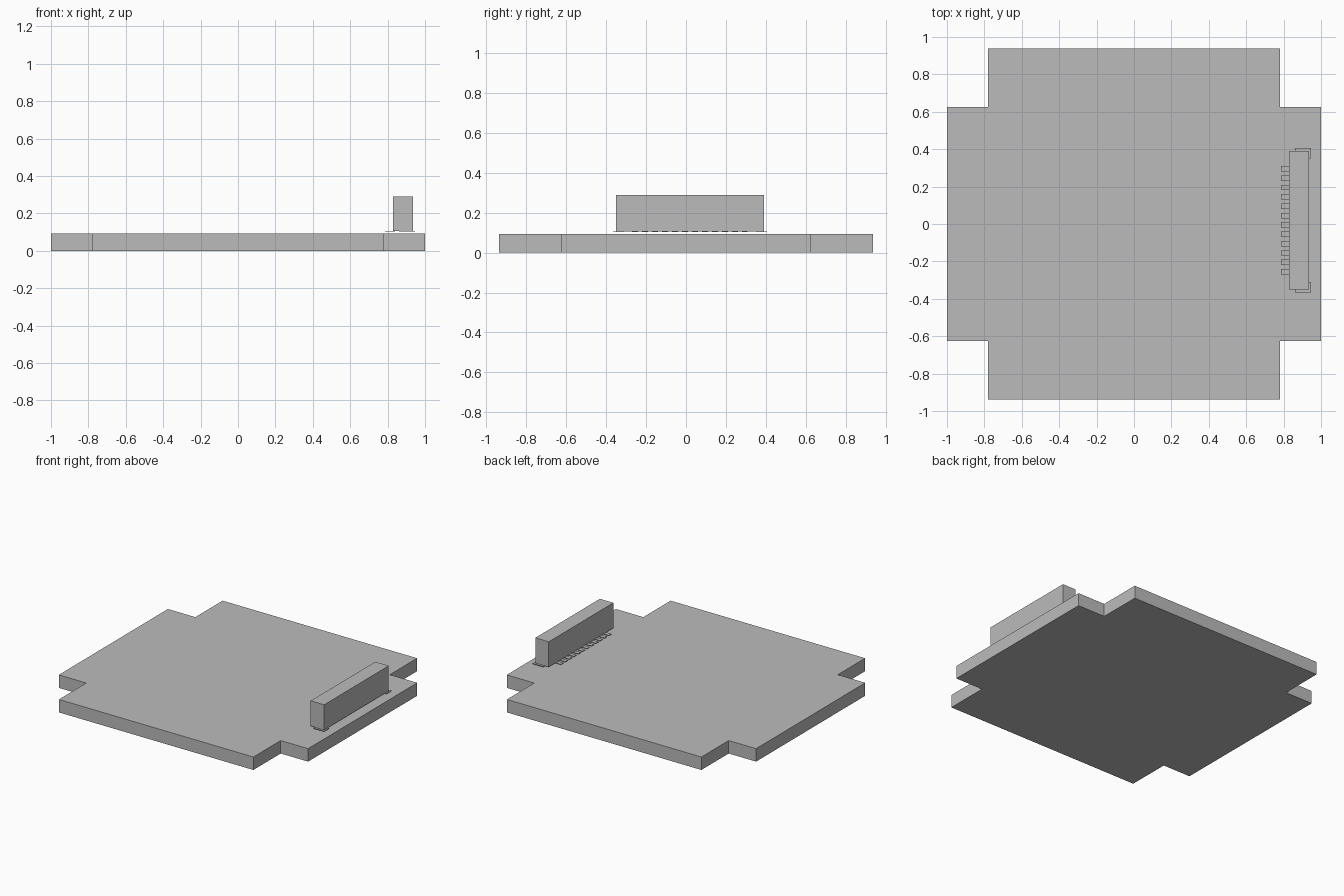
import bpy
import bmesh

cube = bpy.data.objects.get("Cube")
if cube:
    bpy.data.objects.remove(cube, do_unlink=True)

grey = bpy.data.materials.new("plain_grey")
grey.use_nodes = True
colour = (0.5, 0.5, 0.5, 1)
grey.diffuse_color = colour
grey.node_tree.nodes["Principled BSDF"].inputs["Base Color"].default_value = colour


def extrude_outline(name, points, z0, z1):
    """Make a solid by raising a flat outline from z0 to z1."""
    bm = bmesh.new()
    base = bm.faces.new([bm.verts.new((x, y, z0)) for x, y in points])
    raised = bmesh.ops.extrude_face_region(bm, geom=[base], use_keep_orig=True)
    verts = [v for v in raised["geom"] if isinstance(v, bmesh.types.BMVert)]
    bmesh.ops.translate(bm, verts=verts, vec=(0, 0, z1 - z0))
    bmesh.ops.recalc_face_normals(bm, faces=bm.faces)
    mesh = bpy.data.meshes.new(name)
    bm.to_mesh(mesh)
    bm.free()
    mesh.materials.append(grey)
    obj = bpy.data.objects.new(name, mesh)
    bpy.context.collection.objects.link(obj)
    return obj


def box(name, x0, x1, y0, y1, z0, z1):
    return extrude_outline(name, [(x0, y0), (x1, y0), (x1, y1), (x0, y1)], z0, z1)


# Board: a plate with a rectangular notch at each corner
half_x, half_y = 1.0, 0.9375
notch_x, notch_y = 0.78, 0.625
corner = [(half_x, notch_y), (notch_x, notch_y), (notch_x, half_y)]
outline = []
for sx, sy in ((1, 1), (-1, 1), (-1, -1), (1, -1)):
    pts = corner if sx * sy > 0 else corner[::-1]
    outline += [(sx * x, sy * y) for x, y in pts]
extrude_outline("board", outline, 0, 0.094)

# Connector housing, standing just above the board
mid_y = 0.02
pad_z0, pad_z1 = 0.103, 0.107
box("connector_housing", 0.828, 0.936, mid_y - 0.37, mid_y + 0.37, pad_z1, 0.29)

# Thin row of contact pins on the inner side
pin_count, pitch, pin_half = 12, 0.05, 0.0145
for i in range(pin_count):
    y = mid_y + (i - (pin_count - 1) / 2) * pitch
    box(f"contact_pin_{i + 1}", 0.787, 0.84, y - pin_half, y + pin_half, pad_z0, pad_z1)

# Mounting tabs under both ends of the housing
for side, name in ((1, "back_mounting_tab"), (-1, "front_mounting_tab")):
    ys = sorted((mid_y + side * 0.33, mid_y + side * 0.385))
    box(name, 0.86, 0.946, ys[0], ys[1], pad_z0, pad_z1)
